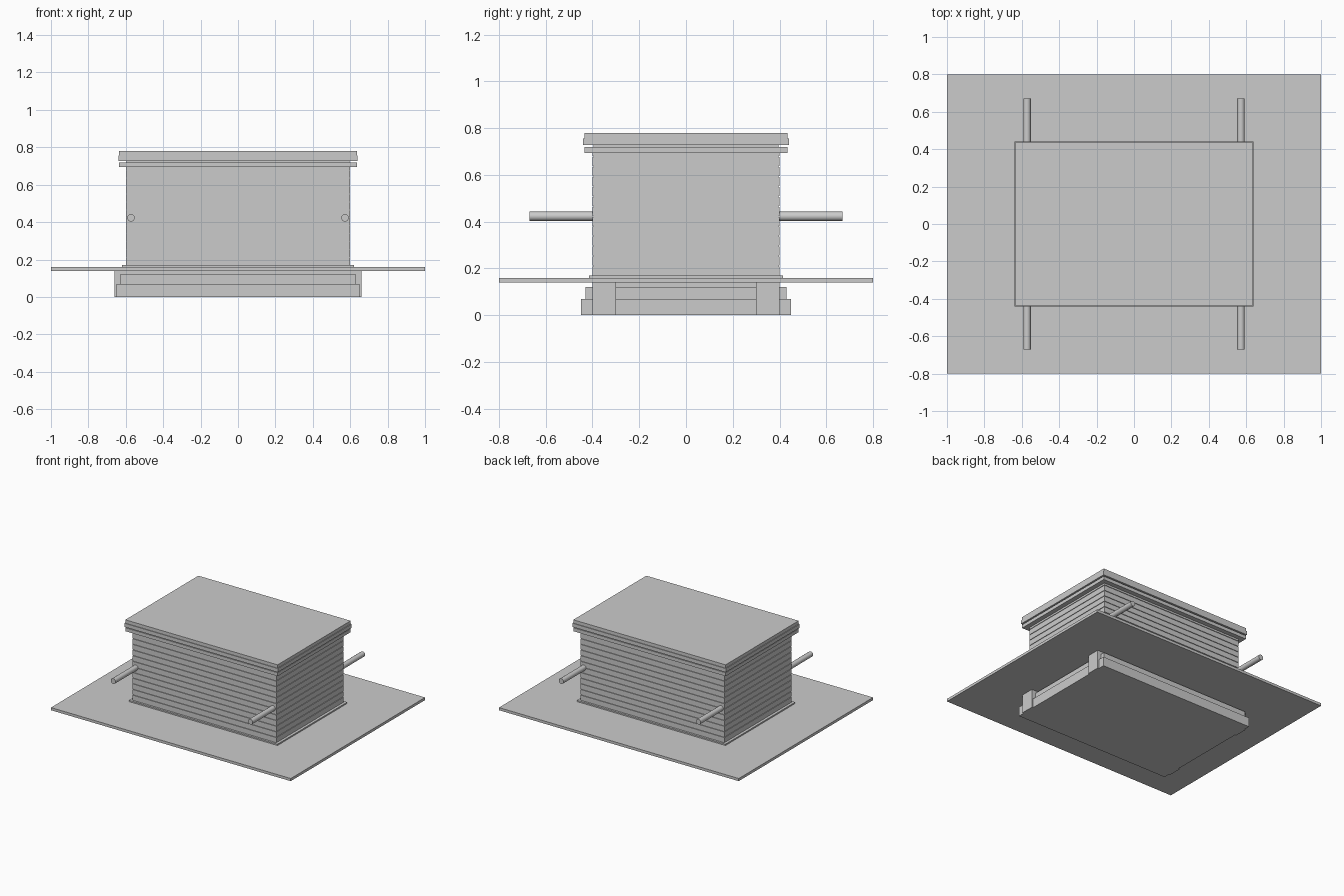
import bpy
from math import pi

if "Cube" in bpy.data.objects:
    bpy.data.objects.remove(bpy.data.objects["Cube"])


def box(name, hx, hy, z0, z1, x=0, y=0):
    """Box from half widths, bottom and top heights."""
    bpy.ops.mesh.primitive_cube_add(size=1, location=(x, y, (z0 + z1) / 2))
    ob = bpy.context.object
    ob.name = name
    ob.scale = (2 * hx, 2 * hy, z1 - z0)
    bpy.ops.object.transform_apply(location=False, rotation=False, scale=True)
    return ob


# Stepped foundation and its corner piers
box("foundation_lower_step", 0.65, 0.45, 0, 0.07)
box("foundation_upper_step", 0.63, 0.43, 0.07, 0.12)
box("foundation_core", 0.60, 0.40, 0.12, 0.14)
for sx in (-1, 1):
    for sy in (-1, 1):
        box("foundation_pier", 0.05, 0.05, 0, 0.14, sx * 0.61, sy * 0.35)

# Wide deck plate and the collar on it
box("deck_plate", 1.0, 0.8, 0.14, 0.16)
box("wall_collar", 0.62, 0.415, 0.16, 0.17)

# Wall core with stacked horizontal planks separated by thin grooves
box("wall_core", 0.595, 0.395, 0.17, 0.73)
pitch = 0.0425
for i in range(12):
    z = 0.17 + i * pitch
    box("wall_plank", 0.60, 0.40, z, z + pitch - 0.004)
box("wall_top_plank", 0.60, 0.40, 0.68, 0.695)

# Cornice bands and roof slab
box("cornice_lower_band", 0.635, 0.435, 0.694, 0.72)
box("cornice_upper_band", 0.64, 0.44, 0.727, 0.755)
box("roof_slab", 0.635, 0.435, 0.755, 0.78)

# Carrying poles running front to back
for sx in (-1, 1):
    bpy.ops.mesh.primitive_cylinder_add(vertices=16, radius=0.02, depth=1.34,
                                        location=(sx * 0.572, 0, 0.423),
                                        rotation=(pi / 2, 0, 0))
    bpy.context.object.name = "carrying_pole"
    bpy.ops.object.shade_smooth_by_angle()
